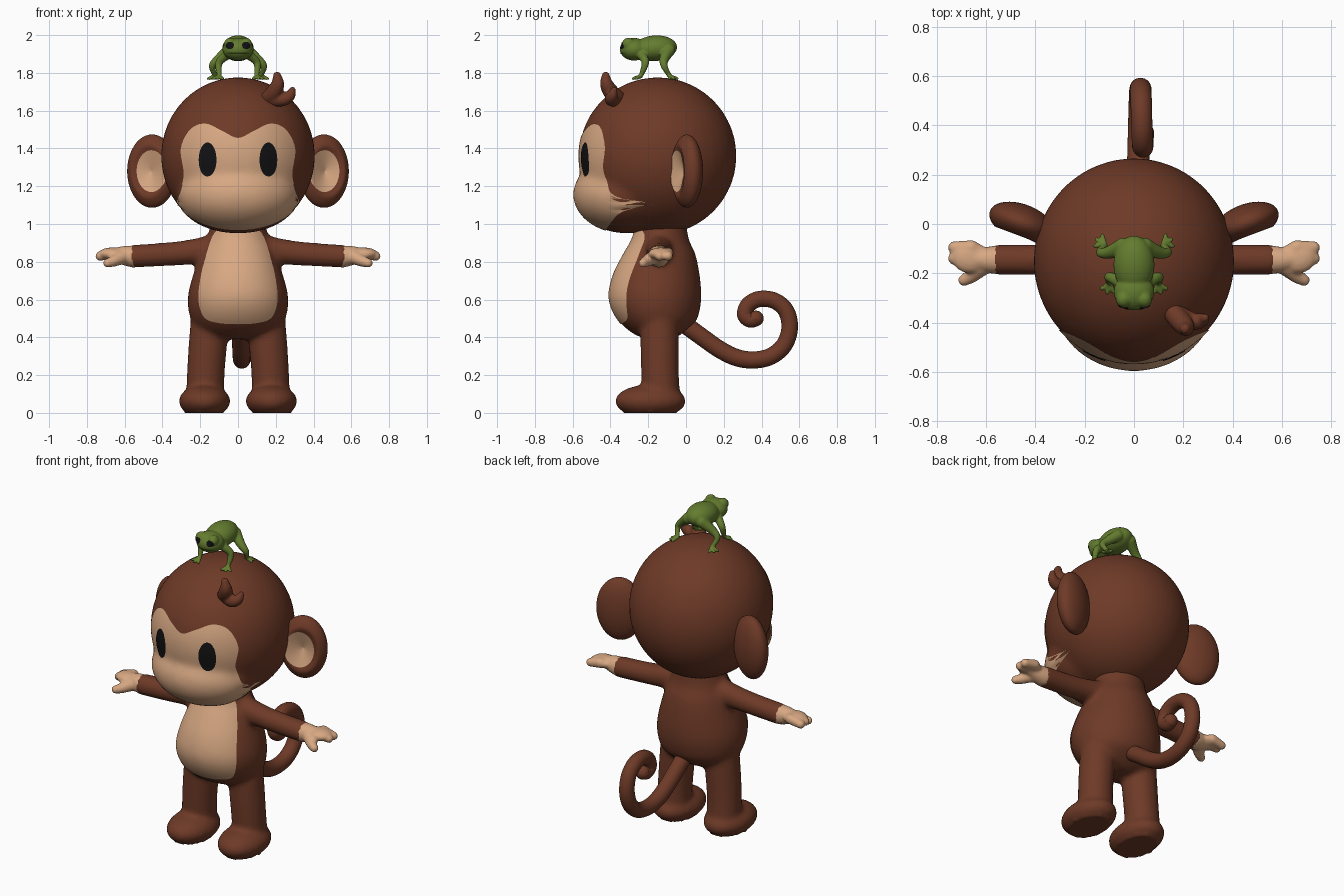
import bpy, bmesh, math
from mathutils import Vector, Matrix
from mathutils.bvhtree import BVHTree

if "Cube" in bpy.data.objects:
    bpy.data.objects.remove(bpy.data.objects["Cube"])


def material(name, rgb):
    m = bpy.data.materials.new(name)
    m.use_nodes = True
    m.diffuse_color = (*rgb, 1)
    m.node_tree.nodes["Principled BSDF"].inputs["Base Color"].default_value = (*rgb, 1)
    return m


BROWN = material("brown_fur", (0.155, 0.042, 0.02))
CREAM = material("cream_skin", (0.68, 0.39, 0.225))
BLACK = material("black", (0.006, 0.006, 0.007))
GREEN = material("frog_green", (0.125, 0.2, 0.028))
DARK = material("dark_green", (0.03, 0.05, 0.008))


def spline(points, steps=6, closed=False):
    """Catmull-Rom curve through points of any dimension."""
    p = [Vector(q) for q in points]
    n = len(p)
    pick = (lambda i: p[i % n]) if closed else (lambda i: p[min(max(i, 0), n - 1)])
    out = []
    for i in range(n if closed else n - 1):
        a, b, c, d = (pick(i + k) for k in (-1, 0, 1, 2))
        for s in range(steps):
            t = s / steps
            out.append((2 * b + (c - a) * t + (2 * a - 5 * b + 4 * c - d) * t * t
                        + (3 * b - a - 3 * c + d) * t ** 3) / 2)
    return out if closed else out + [p[-1]]


def skin(bm, rings):
    """Closed skin over a row of point rings."""
    rows = [[bm.verts.new(q) for q in ring] for ring in rings]
    n = len(rows[0])
    for a, b in zip(rows, rows[1:]):
        for i in range(n):
            bm.faces.new((a[i], a[(i + 1) % n], b[(i + 1) % n], b[i]))
    bm.faces.new(rows[0])
    bm.faces.new(rows[-1])


def ball(bm, centre, radii, turn=None):
    m = Matrix.Translation(centre) @ (turn or Matrix()) @ Matrix.Diagonal((*radii, 1))
    return bmesh.ops.create_uvsphere(bm, u_segments=40, v_segments=24, radius=1, matrix=m)["verts"]


def tube(bm, points, sides=16, rounded=True):
    """Tube through (x, y, z, radius) points."""
    path = spline(points)
    rings, u = [], None
    for i, p in enumerate(path):
        t = (path[min(i + 1, len(path) - 1)] - path[max(i - 1, 0)]).xyz.normalized()
        u = t.orthogonal() if u is None else u - t * u.dot(t)
        u.normalize()
        v = t.cross(u)
        angles = [math.tau * k / sides for k in range(sides)]
        rings.append([p.xyz + p.w * (u * math.cos(a) + v * math.sin(a)) for a in angles])
    skin(bm, rings)
    if rounded:
        for p in (path[0], path[-1]):
            ball(bm, p.xyz, [p.w] * 3)


def side(s, points):
    return [(s * p[0], *p[1:]) for p in points]


def finish(name, bm, mat, voxel=0, smooth=0):
    """Turn a bmesh into a smooth object, optionally fused to one skin."""
    bmesh.ops.recalc_face_normals(bm, faces=bm.faces)
    me = bpy.data.meshes.new(name)
    bm.to_mesh(me)
    bm.free()
    ob = bpy.data.objects.new(name, me)
    bpy.context.collection.objects.link(ob)
    if voxel:
        r = ob.modifiers.new("fuse", "REMESH")
        r.mode, r.voxel_size = "VOXEL", voxel
        r = ob.modifiers.new("soften", "SMOOTH")
        r.factor, r.iterations = 0.5, smooth
        me = bpy.data.meshes.new_from_object(ob.evaluated_get(bpy.context.evaluated_depsgraph_get()))
        ob.modifiers.clear()
        ob.data = me
    me.materials.clear()
    me.materials.append(mat)
    me.shade_smooth()
    return ob


def oval(cx, cz, rx, rz, n=40):
    return [(cx + rx * math.cos(math.tau * i / n), cz + rz * math.sin(math.tau * i / n)) for i in range(n)]


def mirrored(half):
    return spline(half + [(-x, z) for x, z in reversed(half[1:-1])], 5, True)


def decal(name, target, outline, mat, lift, centre, tuck=None):
    """Thin patch laid on the front of target; below height tuck it wraps underneath."""
    tree = BVHTree.FromPolygons([v.co for v in target.data.vertices],
                                [p.vertices for p in target.data.polygons])
    bm = bmesh.new()

    def lay(x, z):
        d = Vector((0, 1, max(0, tuck - z) * 2.5 if tuck else 0)).normalized()
        start = Vector((x, -0.62, z))
        hit, normal = tree.ray_cast(start, d)[:2]
        if hit is None:
            hit, normal = tree.find_nearest(start + d * 0.3)[:2]
        return bm.verts.new(hit + normal * lift)

    rows, n, count = [], len(outline), 16
    for k in range(1, count + 1):
        f = k / count
        rows.append([lay(centre[0] + (x - centre[0]) * f, centre[1] + (z - centre[1]) * f) for x, z in outline])
    mid = lay(*centre)
    for i in range(n):
        j = (i + 1) % n
        bm.faces.new((mid, rows[0][i], rows[0][j]))
        for a, b in zip(rows, rows[1:]):
            bm.faces.new((a[i], b[i], b[j], a[j]))
    return finish(name, bm, mat)


# Head: skull with a wide muzzle
bm = bmesh.new()
ball(bm, (0, -0.15, 1.36), (0.408, 0.418, 0.417))
ball(bm, (0, -0.31, 1.155), (0.325, 0.285, 0.205))
head = finish("head", bm, BROWN, 0.016, 16)
face = mirrored([(0, 1.455), (0.08, 1.49), (0.17, 1.53), (0.25, 1.5), (0.3, 1.4), (0.285, 1.27),
                 (0.3, 1.18), (0.325, 1.1), (0.29, 0.99), (0.18, 0.88), (0, 0.84)])
decal("face", head, face, CREAM, 0.004, (0, 1.2), 1.1)

# Torso, arms, legs and feet fused into one skin
bm = bmesh.new()
torso = spline([(0.39, 0.1, -0.14, 0.07), (0.42, 0.19, -0.15, 0.13), (0.48, 0.243, -0.15, 0.2),
                (0.56, 0.265, -0.16, 0.236), (0.64, 0.262, -0.163, 0.244), (0.74, 0.235, -0.155, 0.226),
                (0.84, 0.2, -0.14, 0.19), (0.92, 0.165, -0.135, 0.15), (1.02, 0.14, -0.13, 0.13)])
skin(bm, [[(rx * math.cos(math.tau * i / 40), yc + ry * math.sin(math.tau * i / 40), z) for i in range(40)]
          for z, rx, yc, ry in torso])
for s in (1, -1):
    tube(bm, side(s, [(0.05, -0.14, 0.88, 0.09), (0.2, -0.143, 0.858, 0.07), (0.35, -0.145, 0.842, 0.063),
                      (0.575, -0.145, 0.828, 0.061)]), 24, False)
    tube(bm, side(s, [(0.15, -0.14, 0.5, 0.1), (0.158, -0.14, 0.38, 0.102), (0.17, -0.138, 0.22, 0.1),
                      (0.175, -0.13, 0.08, 0.1)]), 24, False)
    for v in ball(bm, (s * 0.177, -0.188, 0.062), (0.136, 0.188, 0.088)):
        v.co.z = max(v.co.z, 0)
body = finish("body", bm, BROWN, 0.0145, 8)
for v in body.data.vertices:
    v.co.z = 0 if v.co.z < 0.01 else v.co.z
belly = mirrored([(0, 0.97), (0.11, 0.965), (0.165, 0.84), (0.198, 0.7), (0.206, 0.59),
                  (0.175, 0.505), (0.1, 0.478), (0, 0.472)])
decal("belly", body, belly, CREAM, 0.004, (0, 0.7))

for s, tag in ((1, "left"), (-1, "right")):
    # Eyes
    decal(tag + "_eye", head, oval(s * 0.158, 1.34, 0.046, 0.09), BLACK, 0.008, (s * 0.158, 1.34))

    # Ears: flattened balls, hollowed at the front
    bm = bmesh.new()
    bmesh.ops.create_uvsphere(bm, u_segments=48, v_segments=32, radius=1,
                              matrix=Matrix.Rotation(math.pi / 2, 4, "X"))
    for v in bm.verts:
        r = math.hypot(v.co.x, v.co.z)
        if v.co.y < 0 and r < 0.7:
            v.co.y = -0.7 + (0.7 - r) * 0.8
    bm.transform(Matrix.Translation((s * 0.455, 0.005, 1.28)) @ Matrix.Rotation(s * 0.36, 4, "Z")
                 @ Matrix.Diagonal((0.138, 0.075, 0.194, 1)))
    ear = finish(tag + "_ear", bm, BROWN)
    decal(tag + "_inner_ear", ear, oval(s * 0.457, 1.28, 0.08, 0.112), CREAM, 0.004, (s * 0.457, 1.28))

    # Hands: wrist, mitten and thumb
    bm = bmesh.new()
    tube(bm, side(s, [(0.555, -0.145, 0.828, 0.058), (0.6, -0.145, 0.833, 0.052),
                      (0.65, -0.14, 0.838, 0.038)]), 24)
    ball(bm, (s * 0.665, -0.135, 0.842), (0.075, 0.065, 0.034))
    for y in (-0.095, -0.14):
        tube(bm, side(s, [(0.66, y, 0.845, 0.03), (0.73, y, 0.83, 0.025)]))
    tube(bm, side(s, [(0.62, -0.175, 0.822, 0.038), (0.66, -0.21, 0.803, 0.03), (0.69, -0.228, 0.793, 0.024)]))
    finish(tag + "_hand", bm, CREAM, 0.008, 5)

# Curled tail
bm = bmesh.new()
tail = [(-0.05, 0.5), (0.08, 0.405), (0.18, 0.335), (0.27, 0.292), (0.36, 0.28), (0.45, 0.3), (0.52, 0.36),
        (0.549, 0.45), (0.53, 0.54), (0.47, 0.593), (0.39, 0.603), (0.33, 0.572), (0.312, 0.52), (0.34, 0.493),
        (0.37, 0.5)]
tube(bm, [(0.012 + 0.002 * i, y, z, 0.047 - 0.0004 * i) for i, (y, z) in enumerate(tail)], 24)
finish("tail", bm, BROWN)

# Hair tuft
bm = bmesh.new()
tube(bm, [(0.14, -0.34, 1.65, 0.04), (0.185, -0.39, 1.69, 0.043), (0.21, -0.42, 1.74, 0.036),
          (0.207, -0.425, 1.785, 0.022)])
tube(bm, [(0.18, -0.37, 1.66, 0.04), (0.24, -0.395, 1.66, 0.036), (0.275, -0.39, 1.68, 0.03),
          (0.288, -0.38, 1.71, 0.018)])
finish("hair_tuft", bm, BROWN, 0.008, 4)

# Frog sitting on the head
bm = bmesh.new()
ball(bm, (0, -0.165, 1.93), (0.083, 0.118, 0.068), Matrix.Rotation(0.08, 4, "X"))
ball(bm, (0, -0.275, 1.925), (0.082, 0.075, 0.06))
for s in (1, -1):
    ball(bm, (s * 0.042, -0.305, 1.952), (0.032, 0.034, 0.034))
    front_foot, back_foot = Vector((s * 0.098, -0.24, 1.782)), Vector((s * 0.118, -0.085, 1.782))
    tube(bm, side(s, [(0.05, -0.24, 1.9, 0.026), (0.1, -0.215, 1.855, 0.02), (0.098, -0.24, 1.782, 0.012)]))
    tube(bm, side(s, [(0.045, -0.09, 1.92, 0.034), (0.1, -0.115, 1.875, 0.026), (0.137, -0.115, 1.835, 0.018),
                      (0.118, -0.085, 1.782, 0.012)]))
    for foot, turn in ((front_foot, -1.3), (back_foot, 0.6)):
        for spread in (-0.7, 0, 0.7):
            a = turn + spread
            tip = foot + Vector((s * math.cos(a), math.sin(a), -0.3)) * 0.04
            tube(bm, [(*foot, 0.011), (*tip, 0.009)], 10)
frog = finish("frog", bm, GREEN, 0.0055, 4)
for s, tag in ((1, "left"), (-1, "right")):
    decal("frog_" + tag + "_eye", frog, oval(s * 0.042, 1.945, 0.021, 0.019), BLACK, 0.003, (s * 0.042, 1.945))
decal("frog_mouth", frog, oval(0, 1.905, 0.06, 0.004), DARK, 0.002, (0, 1.905))
